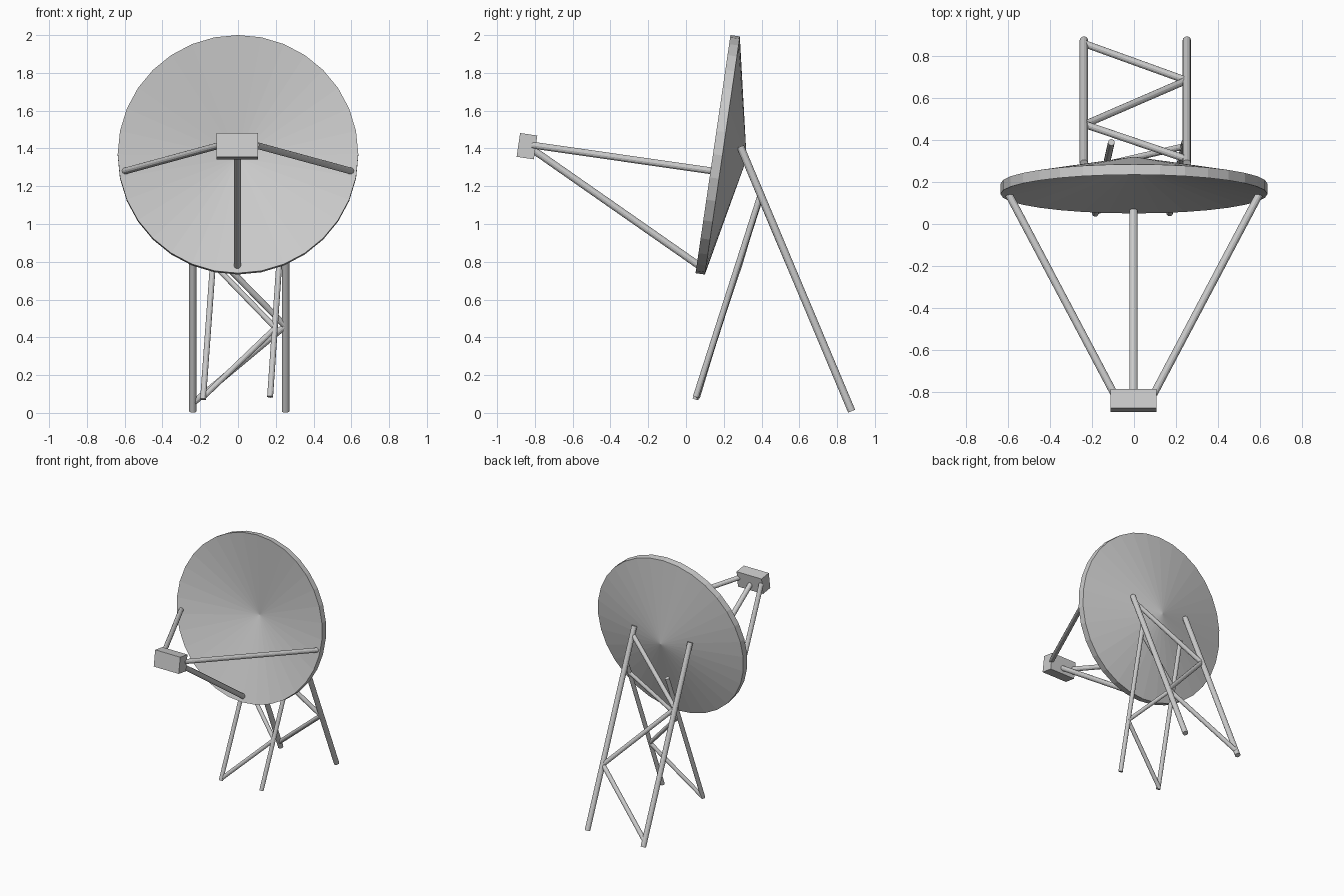
import bpy, bmesh
from math import radians, sin, cos, pi
from mathutils import Vector, Matrix

if "Cube" in bpy.data.objects:
    bpy.data.objects.remove(bpy.data.objects["Cube"])

TILT = 8.35  # dish looks slightly upward


def make(name, bm, matrix=None):
    bmesh.ops.recalc_face_normals(bm, faces=bm.faces)
    mesh = bpy.data.meshes.new(name)
    bm.to_mesh(mesh)
    bm.free()
    ob = bpy.data.objects.new(name, mesh)
    if matrix:
        ob.matrix_world = matrix
    bpy.context.collection.objects.link(ob)
    return ob


def rod(name, a, b, r, sides=12):
    a, b = Vector(a), Vector(b)
    d = b - a
    m = Matrix.Translation((a + b) / 2) @ d.to_track_quat('Z', 'Y').to_matrix().to_4x4()
    bm = bmesh.new()
    bmesh.ops.create_cone(bm, cap_ends=True, segments=sides, radius1=r, radius2=r,
                          depth=d.length)
    return make(name, bm, m)


# Dish: shallow conical shell with a straight rim
SIDES, R, THICK, DEPTH = 32, 0.637, 0.05, 0.13
bm = bmesh.new()
front, back = [[bm.verts.new((R * cos(2 * pi * i / SIDES), R * sin(2 * pi * i / SIDES), z))
                for i in range(SIDES)] for z in (0, -THICK)]
tip_front = bm.verts.new((0, 0, -DEPTH))
tip_back = bm.verts.new((0, 0, -DEPTH - THICK))
for i in range(SIDES):
    j = (i + 1) % SIDES
    bm.faces.new((front[i], front[j], tip_front))
    bm.faces.new((back[j], back[i], tip_back))
    bm.faces.new((front[j], front[i], back[i], back[j]))
make("dish", bm, Matrix.Translation((0, 0.143, 1.37)) @ Matrix.Rotation(radians(90 - TILT), 4, 'X'))

# Feed box held in front of the dish
bm = bmesh.new()
bmesh.ops.create_cube(bm, size=1, matrix=Matrix.Diagonal((0.22, 0.092, 0.127, 1)))
make("feed_box", bm, Matrix.Translation((-0.003, -0.842, 1.412)) @ Matrix.Rotation(radians(-TILT), 4, 'X'))

# Feed arms
rod("feed_arm_lower", (-0.003, 0.08, 0.772), (-0.003, -0.81, 1.393), 0.019)
for s, side in ((-1, "left"), (1, "right")):
    rod("feed_arm_" + side, (s * 0.6, 0.145, 1.28), (s * 0.095, -0.81, 1.417), 0.018)

# Rear legs
LEAN = Vector((0, 0.591, -1.4))
for x, side in ((-0.239, "left"), (0.252, "right")):
    rod("rear_leg_" + side, (x, 0.288, 1.41), (x, 0.877, 0.009), 0.02)

# Front legs
rod("front_leg_left", (-0.185, 0.05, 0.072), (-0.108, 0.39, 1.13), 0.016)
rod("front_leg_right", (0.17, 0.052, 0.085), (0.242, 0.39, 1.14), 0.016)


# Zigzag braces across each pair of legs
def zigzag(name, points, r):
    for i, (a, b) in enumerate(zip(points, points[1:])):
        rod(f"{name}_{i + 1}", a, b, r)


zigzag("rear_brace", [(-0.235, 0.86, 0.055), (0.25, 0.685, 0.46),
                      (-0.235, 0.475, 0.955), (0.25, 0.31, 1.35)], 0.017)
zigzag("front_brace", [(-0.183, 0.06, 0.085), (0.198, 0.17, 0.45),
                       (-0.132, 0.285, 0.79), (0.238, 0.37, 1.075)], 0.015)
